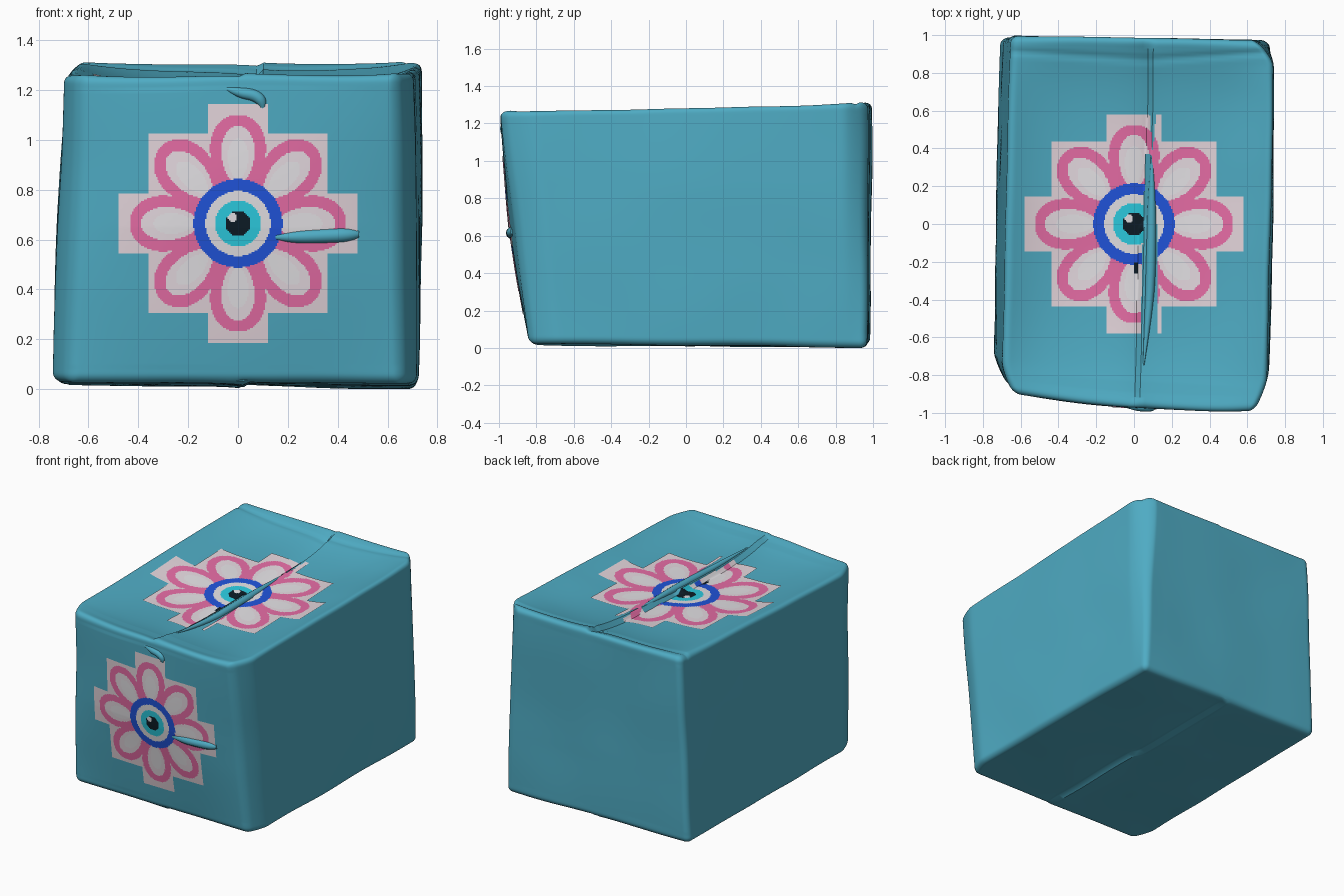
import bpy, bmesh, math
from mathutils import Vector, noise
from mathutils.bvhtree import BVHTree

cube = bpy.data.objects.get("Cube")
if cube:
    bpy.data.objects.remove(cube, do_unlink=True)


def material(name, rgb):
    m = bpy.data.materials.new(name)
    m.use_nodes = True
    m.diffuse_color = (*rgb, 1)
    bsdf = m.node_tree.nodes["Principled BSDF"]
    bsdf.inputs["Base Color"].default_value = (*rgb, 1)
    bsdf.inputs["Roughness"].default_value = 0.8
    return m


TEAL = material("teal", (0.078, 0.41, 0.55))
PAINTS = [material("pale_pink", (0.78, 0.67, 0.715)),
          material("pink", (0.86, 0.165, 0.41)),
          material("petal_white", (0.81, 0.72, 0.77)),
          material("bright_white", (0.85, 0.83, 0.86)),
          material("blue", (0.015, 0.09, 0.72)),
          material("cyan", (0.026, 0.62, 0.77)),
          material("black", (0.004, 0.012, 0.02))]
PALE, PINK, PETAL, WHITE, BLUE, CYAN, BLACK = range(7)


def link(name, bm, mats):
    me = bpy.data.meshes.new(name)
    bm.to_mesh(me)
    for m in mats:
        me.materials.append(m)
    ob = bpy.data.objects.new(name, me)
    bpy.context.collection.objects.link(ob)
    bpy.ops.object.select_all(action="DESELECT")
    ob.select_set(True)
    bpy.context.view_layer.objects.active = ob
    bpy.ops.object.shade_smooth_by_angle(angle=math.radians(40))
    return ob


# Crumpled box: eight uneven corners, rounded edges, flap seams
CORNERS = {(-1, -1, -1): (-0.745, -0.83, 0.03), (1, -1, -1): (0.72, -0.84, 0.03),
           (-1, 1, -1): (-0.71, 0.98, 0.02), (1, 1, -1): (0.72, 0.97, 0.005),
           (-1, -1, 1): (-0.70, -0.90, 1.27), (1, -1, 1): (0.70, -0.99, 1.275),
           (-1, 1, 1): (-0.65, 1.00, 1.32), (1, 1, 1): (0.745, 0.97, 1.32)}
HALF = Vector((0.72, 0.96, 0.65))
ROUND = 0.04


def seam_step(d, low, high):
    return -low * math.exp(d / 0.08) if d < 0 else high * math.exp(-d / 0.1)


def shape(co):
    # concentrate the grid at the edges, then round them
    p = Vector([math.sin(c * math.pi / 2) * h for c, h in zip(co, HALF)])
    core = Vector([max(-h + ROUND, min(h - ROUND, c)) for c, h in zip(p, HALF)])
    if (p - core).length > ROUND:
        p = core + (p - core).normalized() * ROUND
    t = [c / h for c, h in zip(p, HALF)]
    out = Vector()
    for signs, corner in CORNERS.items():
        out += Vector(corner) * math.prod((1 + s * c) / 2 for s, c in zip(signs, t))
    # slightly bulging sides and front
    out.x += 0.015 * t[0] * (1 - t[1] ** 2) * (1 - t[2] ** 2)
    if t[1] < -0.9:
        out.y -= 0.03 * (1 - t[0] ** 2) * min(1, 1 + t[2])
        out.y -= 0.02 * (1 - t[0] ** 4) * (1 - t[2] ** 2)
    # pinched front corners and one back corner pinched towards the top
    out.x *= 1 - 0.09 * (max(0, -t[1] - 0.82) / 0.18) ** 1.5
    if t[0] > 0:
        height = 0.5 + 0.5 * t[2]
        out.x *= 1 - 0.13 * height * t[0] * (max(0, t[1] - 0.86) / 0.14) ** 1.5
    out += noise.noise_vector(out * 2.2) * 0.007
    # sagging top with one flap tucked under the other, and a bottom seam
    fade = max(0, 1 - abs(t[1]) ** 20)
    across = t[0] * HALF.x
    if abs(t[2]) > 0.9:
        out.x += 0.03 * (1 - t[0] ** 2)
    if t[2] > 0.9:
        out.z -= 0.085 * (1 - t[0] ** 4) * (1 - t[1] ** 4)
        out.z += fade * seam_step(across, 0.02, 0.015)
        back_line = 0.87 + 0.06 * abs(out.x - 0.07)
        out.z -= 0.008 * math.exp(-((out.y - back_line) / 0.015) ** 2)
    elif t[2] < -0.9:
        out.z += fade * seam_step(across, 0.012, 0.01)
    return out


box = bmesh.new()
bmesh.ops.create_cube(box, size=2)
bmesh.ops.subdivide_edges(box, edges=box.edges[:], cuts=79, use_grid_fill=True)
for v in box.verts:
    v.co = shape(v.co)
floor = min(v.co.z for v in box.verts)
for v in box.verts:
    v.co.z -= floor
tree = BVHTree.FromBMesh(box)
link("box", box, [TEAL])


# Surface point on the front or the top, raised a little
def surface(side, u, v, lift):
    if side == "front":
        hit = tree.ray_cast(Vector((u, -3, v)), Vector((0, 1, 0)))[0]
        return hit - Vector((0, lift, 0))
    hit = tree.ray_cast(Vector((u, v, 3)), Vector((0, 0, -1)))[0]
    return hit + Vector((0, 0, lift))


# Flower with an eye in the middle: colour by distance and petal angle
def flower_colour(u, v):
    r = math.hypot(u, v)
    if r < 0.178:
        if math.hypot(u + 0.022, v - 0.024) < 0.018:
            return WHITE
        for limit, paint in ((0.05, BLACK), (0.092, CYAN), (0.13, WHITE)):
            if r < limit:
                return paint
        return BLUE
    step = math.pi / 4
    angle = (math.atan2(v, u) + step / 2) % step - step / 2
    along = r * math.cos(angle)
    # petals widen towards the tip
    across = r * math.sin(angle) / (0.7 + along)
    for centre, length, width, paint in ((0.26, 0.08, 0.043, WHITE),
                                         (0.275, 0.115, 0.068, PETAL),
                                         (0.275, 0.16, 0.113, PINK)):
        if math.hypot((along - centre) / length, across / width) < 1:
            return paint
    return PALE


def in_stepped_cross(u, v):
    a, b = sorted((abs(u), abs(v)))
    return b < 0.36 or (a < 0.12 and b < 0.48)


# Bare strip where the tucked flap interrupts the top flower
def in_flap_gap(x, y):
    if y > 0.37:
        return abs(x - 0.1) < 0.08 * (y - 0.37)
    left = 0.05 + 0.026 * y
    right = 0.12 - 0.03 * max(0, y) / 0.37
    return left < x < right


# Small dark tear below the eye on the top
def in_tear(x, y):
    return abs(x - 0.01) < 0.012 and -0.26 < y < -0.2


def flower(name, side, scale, centre_v):
    n = 160
    bm = bmesh.new()
    bmesh.ops.create_grid(bm, x_segments=n, y_segments=n, size=0.48)
    drop = []
    for f in bm.faces:
        u, v, _ = f.calc_center_median()
        x, y = u * scale, v * scale
        torn = side == "top" and in_tear(x, y)
        f.material_index = BLACK if torn else flower_colour(u, v)
        gap = side == "top" and in_flap_gap(x, y)
        if gap or not in_stepped_cross(u, v):
            drop.append(f)
    bmesh.ops.delete(bm, geom=drop, context="FACES")
    for v in bm.verts:
        v.co = surface(side, v.co.x * scale, v.co.y * scale + centre_v, 0.005)
    link(name, bm, PAINTS)


flower("front_flower", "front", 1.0, 0.665)
flower("top_flower", "top", 1.21, 0.0)


# Raised wrinkles: tapered tubes half sunk in the surface
def wrinkle(name, side, lift, points):
    curve = bpy.data.curves.new(name, "CURVE")
    curve.dimensions = "3D"
    curve.bevel_depth = 1
    curve.bevel_resolution = 3
    curve.use_fill_caps = True
    spline = curve.splines.new("NURBS")
    spline.points.add(len(points) - 1)
    spline.use_endpoint_u = True
    spline.order_u = 3
    for p, (u, v, radius) in zip(spline.points, points):
        p.co = (*surface(side, u, v, lift), 1)
        p.radius = radius
    curve.materials.append(TEAL)
    ob = bpy.data.objects.new(name, curve)
    bpy.context.collection.objects.link(ob)


wrinkle("front_wrinkle", "front", -0.004, [(0.15, 0.61, 0.011), (0.22, 0.61, 0.027),
                                           (0.35, 0.615, 0.03), (0.45, 0.62, 0.03),
                                           (0.485, 0.622, 0.014)])
wrinkle("front_fold", "front", -0.006, [(-0.06, 1.21, 0.003), (0.0, 1.19, 0.022),
                                        (0.07, 1.18, 0.025), (0.10, 1.15, 0.022),
                                        (0.10, 1.12, 0.008)])
wrinkle("top_flap_edge", "top", -0.002, [(0.095, 0.37, 0.003), (0.095, 0.15, 0.022),
                                         (0.09, -0.2, 0.028), (0.08, -0.45, 0.022),
                                         (0.05, -0.75, 0.004)])
